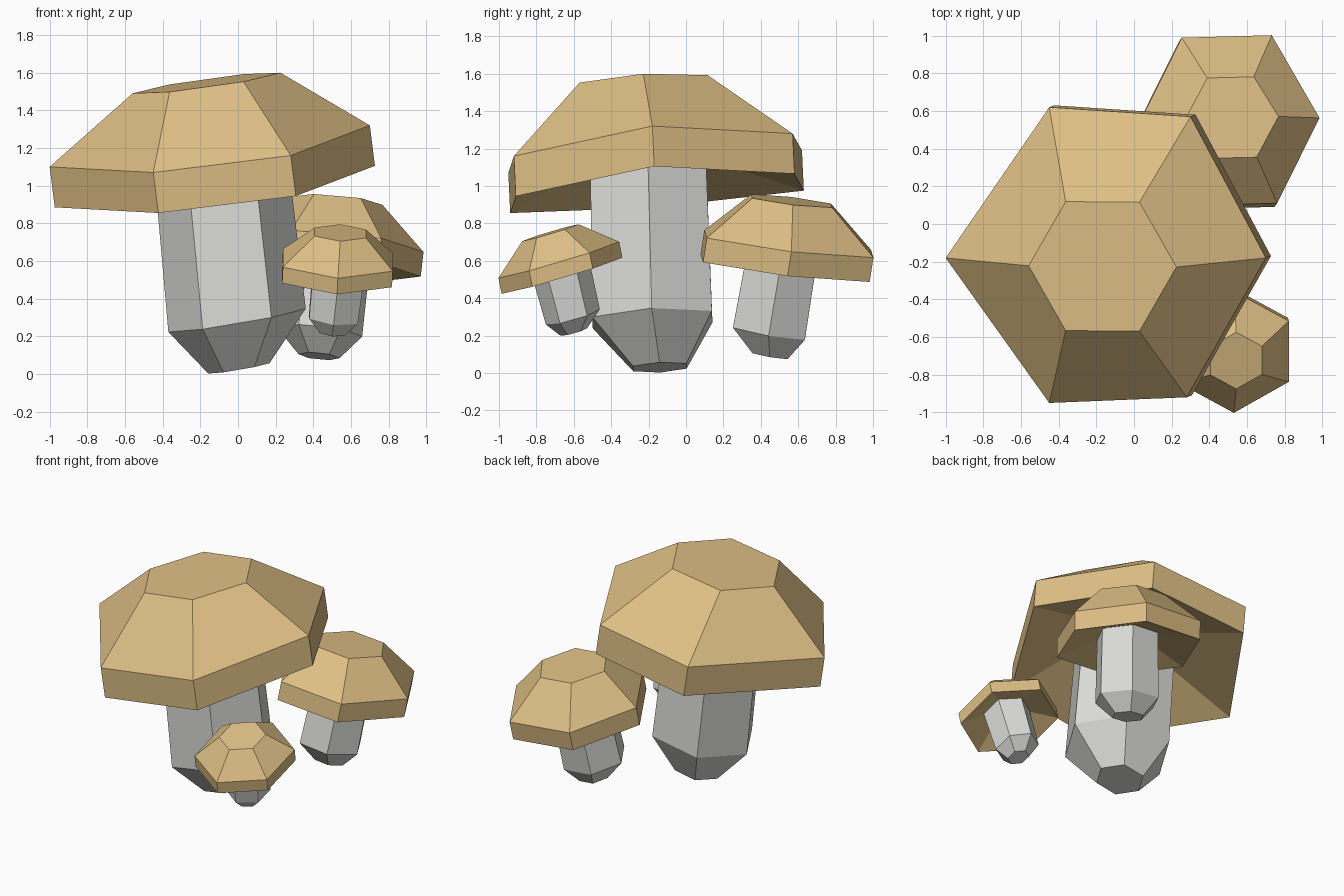
import bpy
import bmesh
from math import radians, cos, sin
from mathutils import Vector

old = bpy.data.objects.get("Cube")
if old:
    bpy.data.objects.remove(old, do_unlink=True)


def material(name, rgb):
    mat = bpy.data.materials.new(name)
    mat.use_nodes = True
    mat.diffuse_color = (*rgb, 1)
    mat.node_tree.nodes["Principled BSDF"].inputs["Base Color"].default_value = (*rgb, 1)
    return mat


CAP = material("cap_tan", (0.73, 0.52, 0.235))
STEM = material("stem_grey", (0.72, 0.72, 0.70))


def hex_ring(centre, radius, axis, spin=0, stretch=1):
    """Six points around a centre, square to a tilted axis."""
    n = Vector(axis).normalized()
    side = (Vector((1, 0, 0)) - n * n.x).normalized()
    depth = n.cross(side) * stretch
    angles = [radians(spin + 60 * k) for k in range(6)]
    return [Vector(centre) + radius * (side * cos(a) + depth * sin(a)) for a in angles]


def loft(name, rings, mat):
    """Skin a stack of rings and close both ends."""
    bm = bmesh.new()
    loops = [[bm.verts.new(p) for p in ring] for ring in rings]
    for low, high in zip(loops, loops[1:]):
        for k in range(6):
            j = (k + 1) % 6
            bm.faces.new((low[k], low[j], high[j], high[k]))
    bm.faces.new(loops[0][::-1])
    bm.faces.new(loops[-1])
    bmesh.ops.recalc_face_normals(bm, faces=bm.faces)
    mesh = bpy.data.meshes.new(name)
    bm.to_mesh(mesh)
    bm.free()
    mesh.materials.append(mat)
    obj = bpy.data.objects.new(name, mesh)
    bpy.context.collection.objects.link(obj)
    return obj


def stem(name, axis, spin, *sections):
    loft(name, [hex_ring(c, r, axis, spin) for c, r in sections], STEM)


def cap(name, rim, drop, hollow, crown):
    """Recessed underside, upright lip, sloping shoulder and flat crown."""
    lip = [p + Vector(drop) for p in rim]
    loft(name, [hollow, lip, rim, crown], CAP)


# Large mushroom, with an uneven rim
stem("large_stem", (-0.17, -0.05, 1), 0,
     ((0.005, -0.14, 0.03), 0.165),
     ((-0.005, -0.18, 0.285), 0.37),
     ((-0.105, -0.205, 1.25), 0.355))
tilt = (-0.14, -0.058, 1)
large_rim = [Vector(p) for p in (
    (0.70, -0.18, 1.32), (0.30, 0.57, 1.28), (-0.45, 0.62, 1.19),
    (-1.0, -0.18, 1.10), (-0.45, -0.95, 1.07), (0.28, -0.92, 1.16))]
cap("large_cap", large_rim, (0.027, 0.01, -0.215),
    hex_ring((-0.1, -0.2, 1.16), 0.33, tilt),
    hex_ring((-0.167, -0.225, 1.545), 0.396, tilt))

# Medium mushroom, behind
stem("medium_stem", (0.1, 0.17, 1), 0,
     ((0.43, 0.45, 0.095), 0.11),
     ((0.435, 0.445, 0.22), 0.225),
     ((0.50, 0.53, 0.72), 0.215))
tilt = (0.085, 0.12, 1)
cap("medium_cap", hex_ring((0.507, 0.55, 0.69), 0.48, tilt, 2, 1.08),
    (-0.015, -0.02, -0.13),
    hex_ring((0.50, 0.53, 0.66), 0.19, tilt, 2),
    hex_ring((0.52, 0.565, 0.92), 0.248, tilt, 2))

# Small mushroom, in front
stem("small_stem", (0.12, -0.28, 1), 30,
     ((0.50, -0.60, 0.22), 0.075),
     ((0.507, -0.605, 0.30), 0.15),
     ((0.54, -0.68, 0.60), 0.16))
tilt = (0.04, -0.30, 1)
cap("small_cap", hex_ring((0.53, -0.68, 0.605), 0.337, tilt, 30),
    (-0.004, 0.017, -0.085),
    hex_ring((0.535, -0.68, 0.59), 0.14, tilt, 30),
    hex_ring((0.543, -0.725, 0.75), 0.157, tilt, 30))
